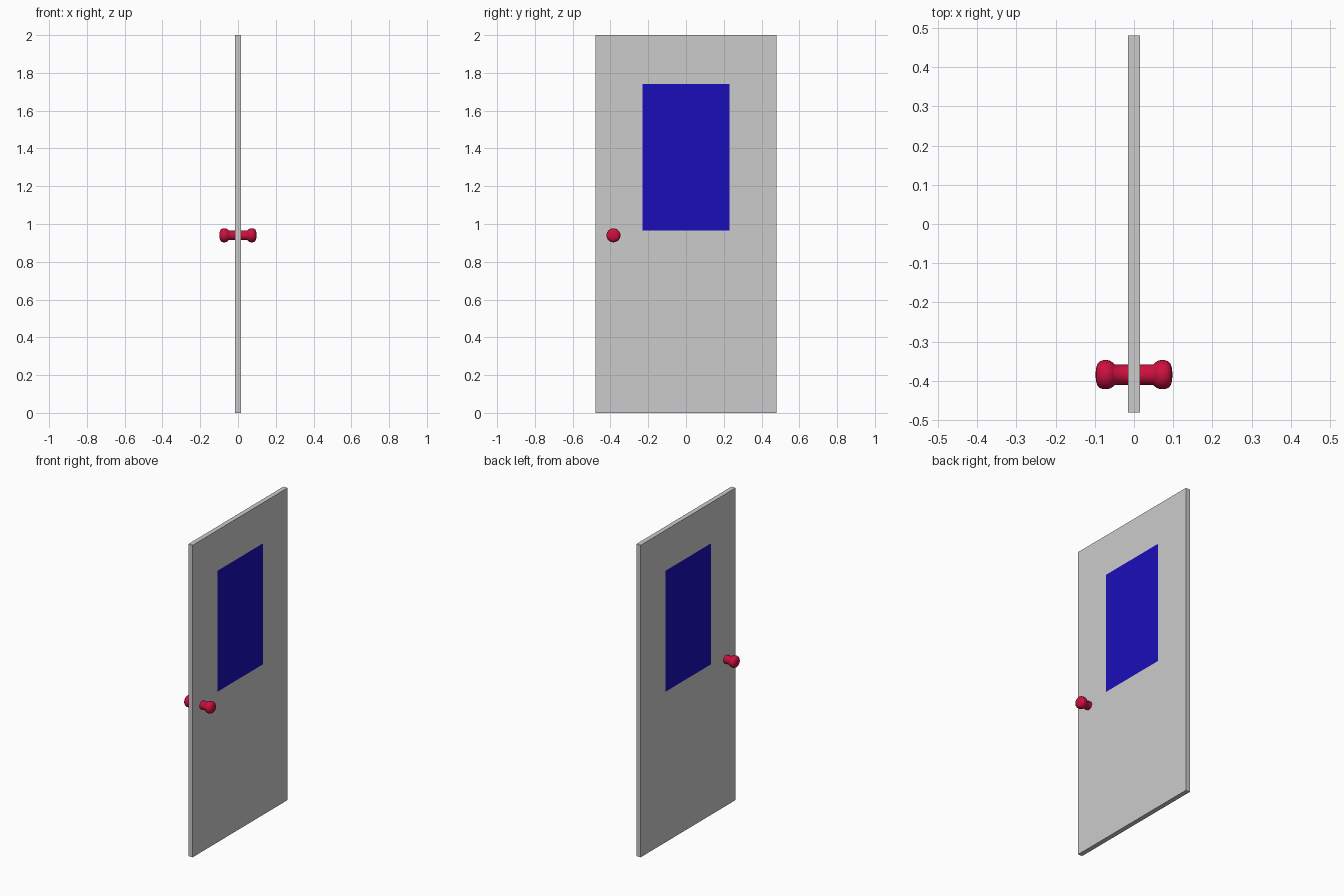
import bpy, bmesh
from math import pi
from mathutils import Matrix, Vector

if "Cube" in bpy.data.objects:
    bpy.data.objects.remove(bpy.data.objects["Cube"])

W, H, T = 0.96, 2.0, 0.03            # door width, height, thickness
WIN_Y, WIN_Z = 0.23, (0.965, 1.74)   # window half width, bottom and top
KNOB_Y, KNOB_Z = -0.384, 0.94


def material(name, color):
    mat = bpy.data.materials.new(name)
    mat.diffuse_color = (*color, 1)
    mat.use_nodes = True
    mat.node_tree.nodes["Principled BSDF"].inputs["Base Color"].default_value = mat.diffuse_color
    return mat


def add_object(name, bm):
    mesh = bpy.data.meshes.new(name)
    bm.to_mesh(mesh)
    bm.free()
    obj = bpy.data.objects.new(name, mesh)
    bpy.context.collection.objects.link(obj)
    return obj


grey = material("door_grey", (0.8, 0.8, 0.8))
blue = material("window_blue", (0.011, 0.004, 0.48))
red = material("handle_red", (0.6, 0.005, 0.05))

# Door slab, cut along the window outline; the flush panes are coloured faces
bm = bmesh.new()
bmesh.ops.create_cube(bm, size=1, matrix=Matrix.Translation((0, 0, H / 2)) @ Matrix.Diagonal((T, W, H, 1)))
cuts = [((0, y, 0), (0, 1, 0)) for y in (-WIN_Y, WIN_Y)] + [((0, 0, z), (0, 0, 1)) for z in WIN_Z]
for co, no in cuts:
    bmesh.ops.bisect_plane(bm, geom=bm.verts[:] + bm.edges[:] + bm.faces[:], plane_co=co, plane_no=no)
for f in bm.faces:
    c = f.calc_center_median()
    if abs(f.normal.x) > 0.9 and abs(c.y) < WIN_Y and WIN_Z[0] < c.z < WIN_Z[1]:
        f.material_index = 1
door = add_object("door_with_window", bm)
door.data.materials.append(grey)
door.data.materials.append(blue)

# Handles: one turned profile (distance from door centre, radius), mirrored to both sides
profile = [(0.014, 0.026), (0.049, 0.026), (0.054, 0.031), (0.060, 0.035), (0.068, 0.037),
           (0.078, 0.037), (0.087, 0.034), (0.093, 0.028), (0.097, 0.016), (0.098, 0)]
for side, name in ((1, "handle_right"), (-1, "handle_left")):
    bm = bmesh.new()
    verts = [bm.verts.new((side * x, KNOB_Y + r, KNOB_Z)) for x, r in profile]
    edges = [bm.edges.new(pair) for pair in zip(verts, verts[1:])]
    bmesh.ops.spin(bm, geom=verts + edges, cent=Vector((0, KNOB_Y, KNOB_Z)), axis=(1, 0, 0),
                   angle=2 * pi, steps=32)
    bmesh.ops.remove_doubles(bm, verts=bm.verts[:], dist=1e-5)
    bmesh.ops.recalc_face_normals(bm, faces=bm.faces[:])
    # make sure the open-ended shell faces outward
    tip = max(bm.faces, key=lambda f: abs(f.calc_center_median().x))
    if tip.normal.x * side < 0:
        bmesh.ops.reverse_faces(bm, faces=bm.faces[:])
    for f in bm.faces:
        f.smooth = True
    add_object(name, bm).data.materials.append(red)
